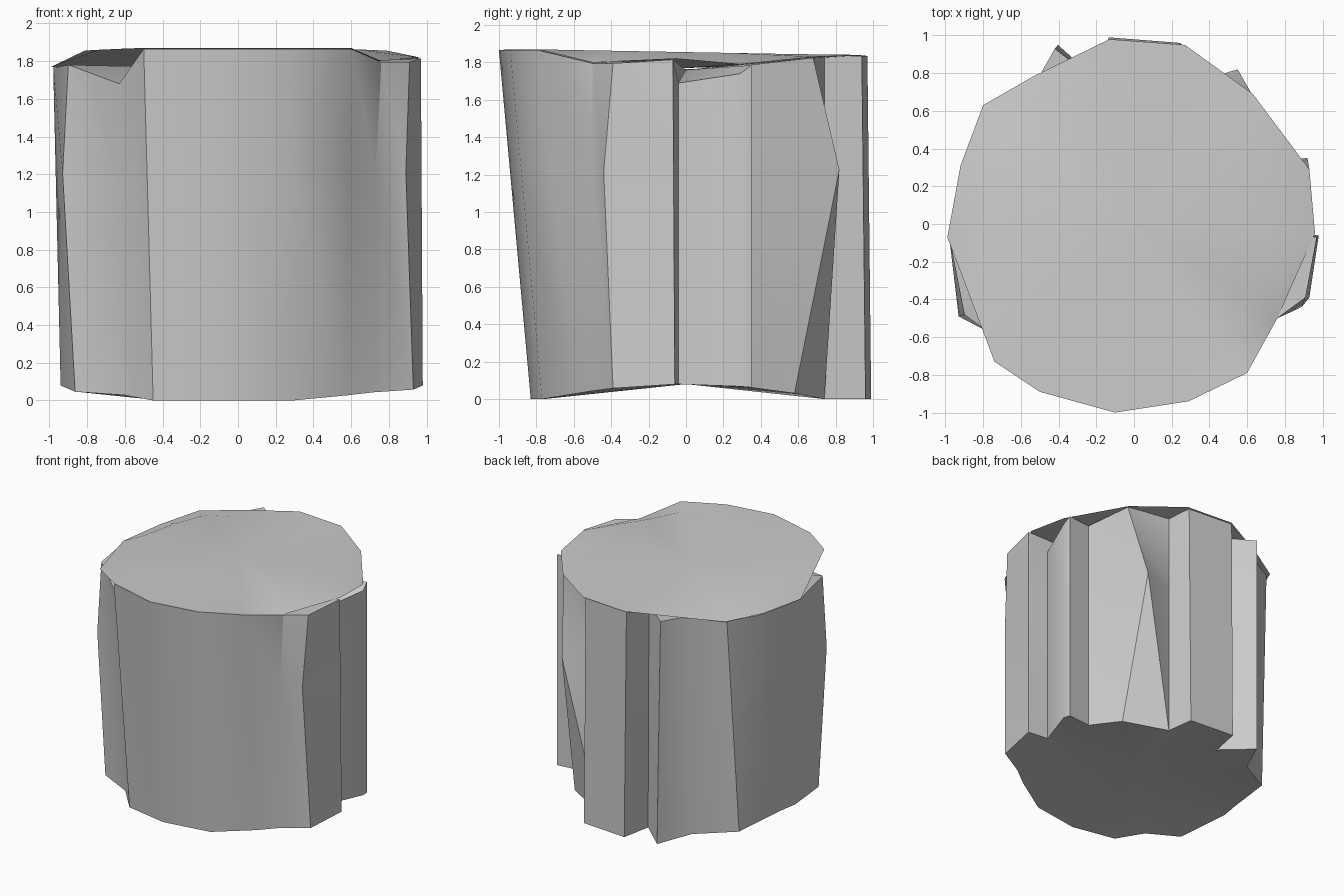
import bpy
import bmesh

# Remove the default cube
cube = bpy.data.objects.get("Cube")
if cube:
    bpy.data.objects.remove(cube, do_unlink=True)

# Single stone colour
GREY = (0.6, 0.6, 0.6, 1.0)
stone = bpy.data.materials.new("stone_grey")
stone.use_nodes = True
stone.diffuse_color = GREY
stone.node_tree.nodes["Principled BSDF"].inputs["Base Color"].default_value = GREY


def finish(bm, name):
    """Turn a bmesh into a named object with smooth faces and sharp creases."""
    bmesh.ops.recalc_face_normals(bm, faces=bm.faces[:])
    mesh = bpy.data.meshes.new(name)
    bm.to_mesh(mesh)
    bm.free()
    mesh.materials.append(stone)
    obj = bpy.data.objects.new(name, mesh)
    bpy.context.collection.objects.link(obj)
    bpy.ops.object.select_all(action="DESELECT")
    obj.select_set(True)
    bpy.context.view_layer.objects.active = obj
    bpy.ops.object.shade_smooth_by_angle(angle=0.6)
    return obj


def bridge(bm, lower, upper):
    """Join two rings of equal length with triangle pairs."""
    count = len(lower)
    for i in range(count):
        j = (i + 1) % count
        bm.faces.new((lower[i], lower[j], upper[i]))
        bm.faces.new((lower[j], upper[j], upper[i]))


def fan(bm, ring, centre):
    """Close a ring with triangles to a centre point."""
    hub = bm.verts.new(centre)
    for i in range(len(ring)):
        bm.faces.new((ring[i - 1], ring[i], hub))


# Rim of the top slab: x, y, height
RIM = [
    (-0.1, -1, 1.87), (0.29, -0.94, 1.87), (0.6, -0.79, 1.87), (0.76, -0.5, 1.8),
    (0.96, -0.05, 1.82), (0.93, 0.29, 1.79), (0.63, 0.69, 1.83), (0.27, 0.95, 1.84),
    (-0.13, 0.98, 1.84), (-0.54, 0.78, 1.82), (-0.8, 0.63, 1.8), (-0.92, 0.31, 1.78),
    (-0.99, -0.07, 1.77), (-0.74, -0.73, 1.86), (-0.5, -0.89, 1.87),
]

# Upright edges of the split wall, anticlockwise from the front, with deep notches
WALL = [
    (-0.1, -1), (0.29, -0.94), (0.6, -0.79), (0.76, -0.5), (0.91, -0.39), (0.97, -0.07),
    (0.81, -0.04), (0.93, 0.29), (0.92, 0.35), (0.72, 0.33), (0.63, 0.68), (0.28, 0.74),
    (0.25, 0.94), (-0.14, 0.97), (-0.19, 0.75), (-0.42, 0.93), (-0.54, 0.72), (-0.79, 0.6),
    (-0.9, 0.36), (-0.95, 0.1), (-0.98, -0.07), (-0.9, -0.48), (-0.63, -0.68), (-0.5, -0.89),
]

# Places where an upright edge bends at mid height, moves at its foot or stops short
MID_BEND = {3: (0.73, -0.5), 4: (0.89, -0.44), 10: (0.55, 0.82), 21: (-0.93, -0.49)}
FOOT_BEND = {
    2: (0.58, -0.6), 3: (0.72, -0.5), 4: (0.93, -0.39), 5: (0.98, -0.06),
    10: (0.6, 0.58), 16: (-0.53, 0.68), 17: (-0.83, 0.5), 23: (-0.45, -0.76),
}
LOW_TOPS = {6: 1.69, 7: 1.74, 21: 1.78, 22: 1.68}


def foot(i, x, y):
    """Foot of an upright edge: undercut at the front, arched from front to back."""
    if i in FOOT_BEND:
        x, y = FOOT_BEND[i]
    else:
        y += 0.17 * min(1, max(0, (-y - 0.5) / 0.35))
        y += 0.02 if y > 0.9 else 0
        x *= 0.96 if x < 0 else 1
    return (x, y, 0.08 * max(0, 1 - (y / 0.74) ** 2))


def head(i, x, y):
    """Top of an upright edge, meeting the nearest rim point."""
    near = min(RIM, key=lambda p: (p[0] - x) ** 2 + (p[1] - y) ** 2)
    return (x, y, LOW_TOPS.get(i, near[2] - 0.005))


def middle(i, low, high):
    """Point two thirds of the way up, pushed aside where the edge bends."""
    x, y, z = [(a + 2 * b) / 3 for a, b in zip(low, high)]
    return (*MID_BEND.get(i, (x, y)), z)


# Split wall with its arched underside
bm = bmesh.new()
feet = [foot(i, *p) for i, p in enumerate(WALL)]
heads = [head(i, *p) for i, p in enumerate(WALL)]
mids = [middle(i, a, b) for i, (a, b) in enumerate(zip(feet, heads))]
rings = [[bm.verts.new(p) for p in level] for level in (feet, mids, heads)]
bridge(bm, rings[0], rings[1])
bridge(bm, rings[1], rings[2])
fan(bm, rings[0], (0, 0, 0.08))
fan(bm, rings[2], (0, 0, 1.76))
finish(bm, "stump_wall")

# Top slab: broad flat centre, sloped rim and a shallow underside
bm = bmesh.new()
rim = [bm.verts.new(p) for p in RIM]
flat = [bm.verts.new((x * 0.82, y * 0.82, 1.855 - 0.015 * y)) for x, y, z in RIM]
bridge(bm, rim, flat)
fan(bm, flat, (0, 0, 1.855))
fan(bm, rim, (0, 0, 1.77))
finish(bm, "top_slab")
